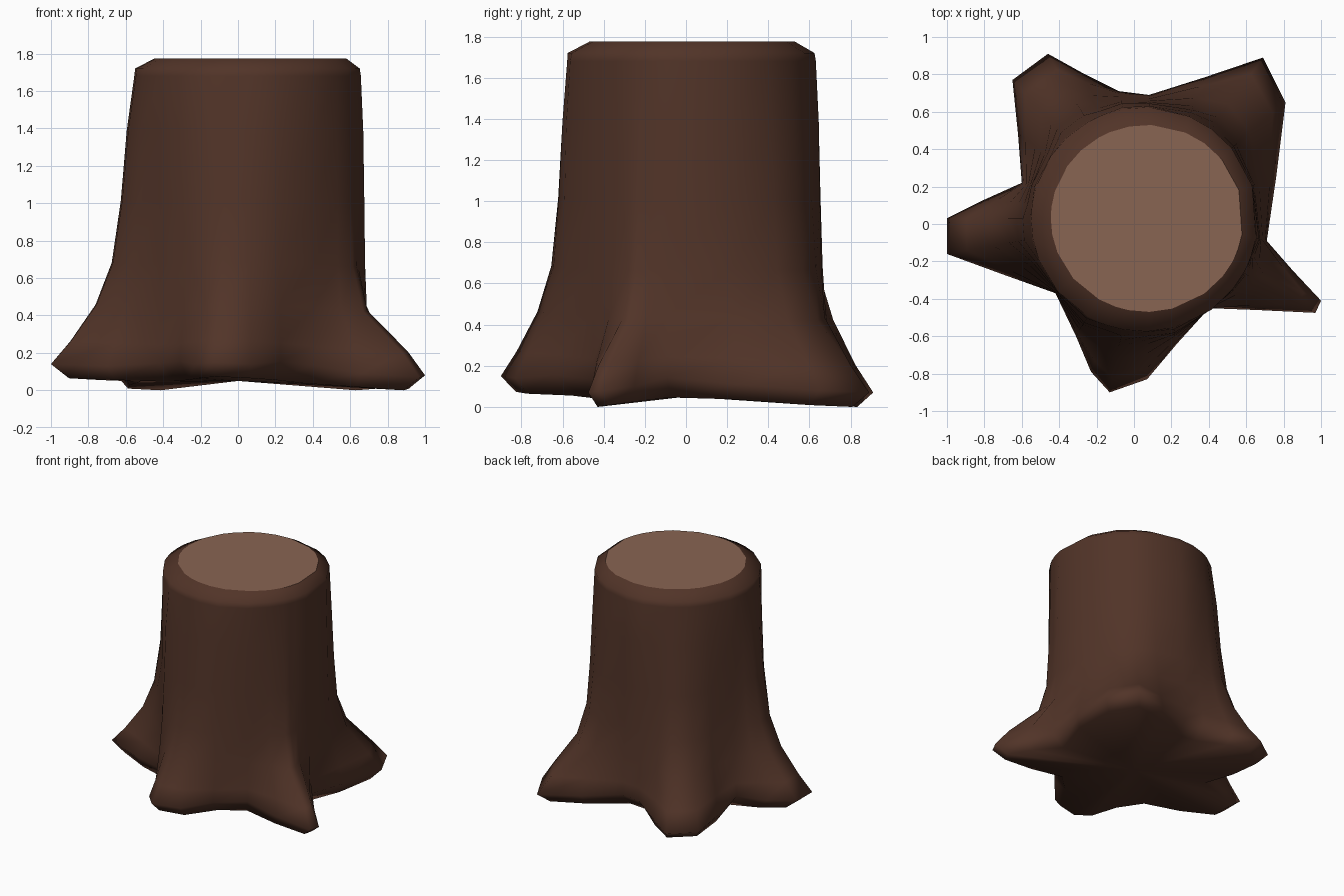
import bpy, bmesh, math

if "Cube" in bpy.data.objects:
    bpy.data.objects.remove(bpy.data.objects["Cube"])

def material(name, col):
    m = bpy.data.materials.new(name)
    m.diffuse_color = (*col, 1)
    m.use_nodes = True
    m.node_tree.nodes["Principled BSDF"].inputs["Base Color"].default_value = m.diffuse_color
    return m

def make_object(name, bm, mat):
    bmesh.ops.recalc_face_normals(bm, faces=bm.faces)
    me = bpy.data.meshes.new(name)
    bm.to_mesh(me)
    bm.free()
    me.materials.append(mat)
    ob = bpy.data.objects.new(name, me)
    bpy.context.collection.objects.link(ob)
    return ob

bark = material("bark", (0.083, 0.034, 0.021))
wood = material("cut_wood", (0.25, 0.128, 0.085))

# Root outline seen from above: x, y, lift off the ground
outline = [
    (.71, -.09, .05), (.76, .25, .04), (.81, .65, .01), (.69, .89, 0), (.38, .785, .03),
    (.08, .69, .06), (-.08, .71, .06), (-.28, .81, .03), (-.46, .91, 0), (-.65, .77, .01),
    (-.62, .48, .03), (-.60, .22, .05), (-.80, .13, .06), (-1, .03, .07), (-1, -.16, .07),
    (-.70, -.27, .06), (-.42, -.37, .05), (-.31, -.60, .06), (-.23, -.79, .07),
    (-.13, -.90, .08), (.07, -.83, .07), (.23, -.64, .06), (.40, -.45, .04),
    (.66, -.46, .02), (.97, -.475, 0), (1, -.41, .01), (.85, -.25, .03)]

# Trunk levels: z, root spread, centre x, radius x, centre y, radius y
levels = [
    (.00, .80, .05, .57, .025, .57), (.07, 1.0, .05, .60, .025, .60),
    (.20, .77, .05, .60, .025, .60), (.42, .47, .05, .60, .025, .60),
    (.66, .27, .05, .605, .025, .60), (1.0, .17, .055, .605, .025, .60),
    (1.38, .10, .055, .605, .025, .60), (1.68, .01, .055, .605, .025, .60),
    (1.72, 0, .055, .605, .025, .60), (1.775, 0, .07, .515, .03, .50)]

def ring(level):
    z, f, cx, rx, cy, ry = level
    pts = []
    for x, y, lift in outline:
        a = math.atan2(y - .025, x - .05)
        tx, ty = cx + rx * math.cos(a), cy + ry * math.sin(a)
        g, r = f, math.hypot(x, y)
        if z > .1:
            if r < .74:                       # valleys stay full higher up
                g = f ** .5
            elif x > .5 and z > .3:           # right-hand roots drop away steeply
                g = f ** (1.9 if y < -.2 else 1.4)
        px, py = tx + g * (x - tx), ty + g * (y - ty)
        if z == 0 and r < .74:                # rounded underside between roots
            px, py = px * .9, py * .9
        up = .025 if z == .07 and r < .74 else 0
        pts.append((px, py, z + up + lift * min(1, f * 1.15)))
    return pts

# Bark: lofted trunk flaring into five roots, closed underneath
bm = bmesh.new()
rings = [[bm.verts.new(p) for p in ring(l)] for l in levels]
n = len(outline)
for lo, hi in zip(rings, rings[1:]):
    for i in range(n):
        j = (i + 1) % n
        bm.faces.new((lo[i], lo[j], hi[j], hi[i]))
under = bm.verts.new((0, 0, .05))
for i in range(n):
    bm.faces.new((rings[0][(i + 1) % n], rings[0][i], under))
for f in bm.faces:
    f.smooth = True
make_object("stump_bark", bm, bark)

# Pale sawn top
bm = bmesh.new()
bm.faces.new([bm.verts.new(p) for p in ring(levels[-1])])
make_object("cut_top", bm, wood)
